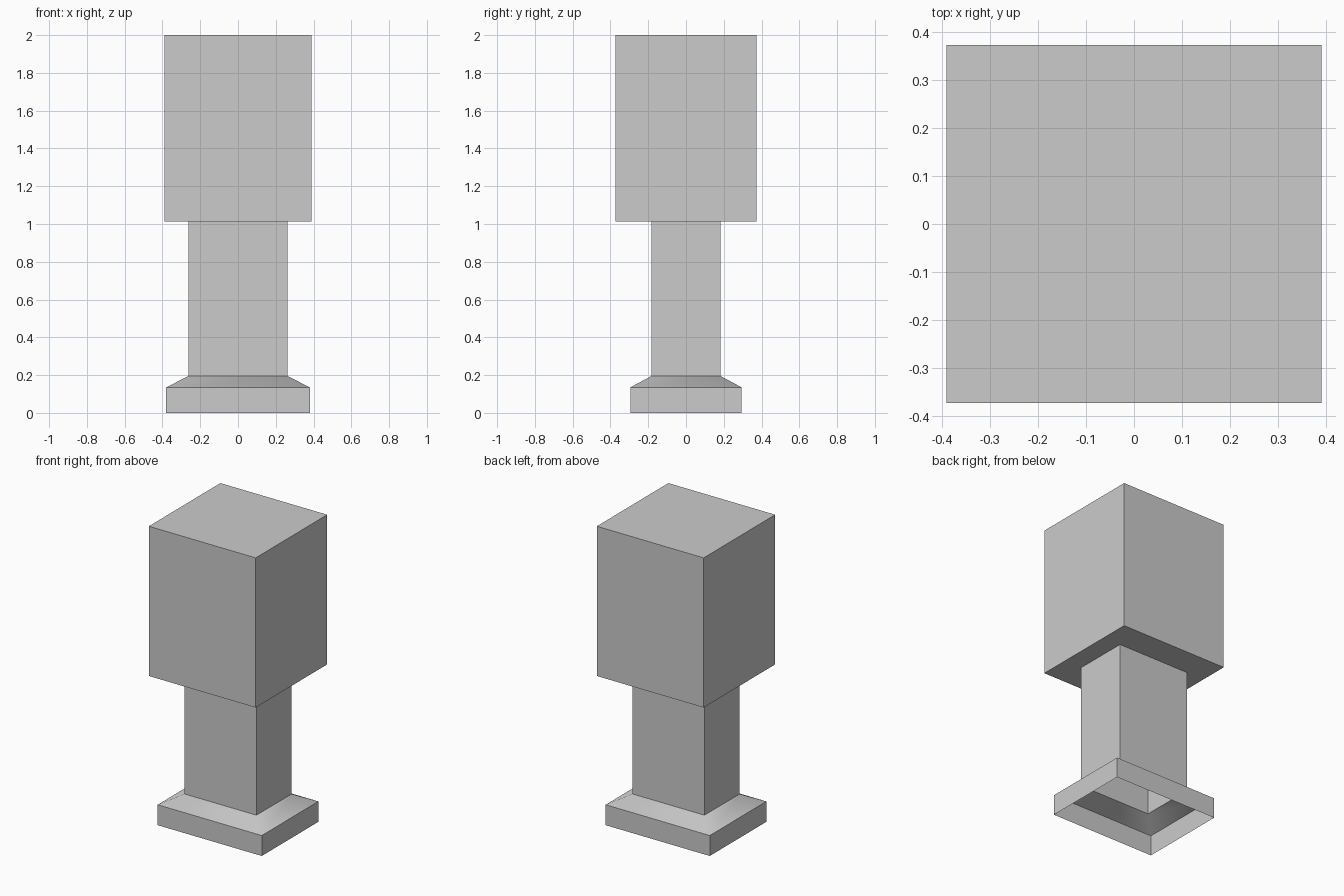
import bpy, bmesh, math

if "Cube" in bpy.data.objects:
    bpy.data.objects.remove(bpy.data.objects["Cube"])


def stacked_rects(name, levels, cap=False, smooth_angle=None):
    """Skin rectangular cross-sections (half x, half y, z) from bottom to top."""
    bm = bmesh.new()
    rings = [[bm.verts.new((sx * hx, sy * hy, z))
              for sx, sy in ((-1, -1), (1, -1), (1, 1), (-1, 1))]
             for hx, hy, z in levels]
    for low, high in zip(rings, rings[1:]):
        for i in range(4):
            j = (i + 1) % 4
            bm.faces.new((low[i], low[j], high[j], high[i]))
    if cap:
        bm.faces.new(rings[0][::-1])
        bm.faces.new(rings[-1])
    mesh = bpy.data.meshes.new(name)
    bm.to_mesh(mesh)
    bm.free()
    obj = bpy.data.objects.new(name, mesh)
    bpy.context.collection.objects.link(obj)
    if smooth_angle:
        bpy.ops.object.select_all(action='DESELECT')
        obj.select_set(True)
        bpy.context.view_layer.objects.active = obj
        bpy.ops.object.shade_smooth_by_angle(angle=math.radians(smooth_angle))
    return obj


# Hollow post: plinth, sloped shoulder and shaft, open at the bottom
stacked_rects("post_with_plinth", [
    (0.38, 0.295, 0.0),
    (0.38, 0.295, 0.135),
    (0.263, 0.183, 0.195),
    (0.263, 0.183, 1.012),
], smooth_angle=45)

# Large closed box on top
stacked_rects("top_box", [(0.39, 0.373, 1.012), (0.39, 0.373, 2.0)], cap=True)
